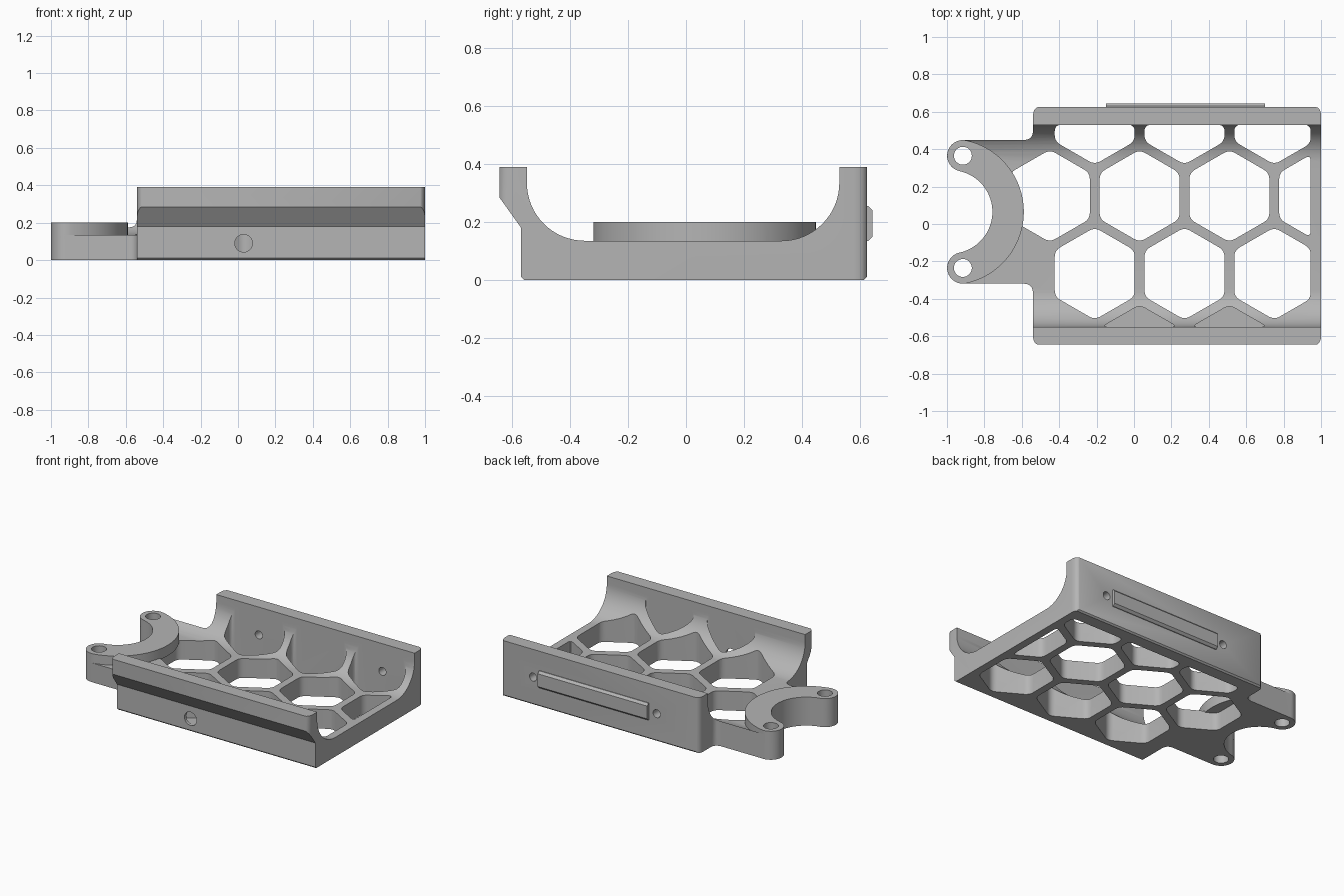
import bpy, bmesh
from math import sin, cos, radians, sqrt
from mathutils import Vector

if "Cube" in bpy.data.objects:
    bpy.data.objects.remove(bpy.data.objects["Cube"])

grey = bpy.data.materials.new("plain grey")
grey.use_nodes = True
grey.diffuse_color = (0.46, 0.46, 0.46, 1)
grey.node_tree.nodes["Principled BSDF"].inputs["Base Color"].default_value = grey.diffuse_color

# Placement of a 2D outline (a, b) extruded along h
PLAN = lambda a, b, h: (a, b, h)
ALONG_X = lambda a, b, h: (h, a, b)
ALONG_Y = lambda a, b, h: (a, h, b)


def prism(name, outline, low, high, place=PLAN):
    bm = bmesh.new()
    rings = [[bm.verts.new(place(a, b, h)) for a, b in outline] for h in (low, high)]
    for ring in rings:
        bm.faces.new(ring)
    n = len(outline)
    for i in range(n):
        j = (i + 1) % n
        bm.faces.new((rings[0][i], rings[0][j], rings[1][j], rings[1][i]))
    bmesh.ops.recalc_face_normals(bm, faces=bm.faces)
    mesh = bpy.data.meshes.new(name)
    bm.to_mesh(mesh)
    bm.free()
    mesh.materials.append(grey)
    obj = bpy.data.objects.new(name, mesh)
    bpy.context.collection.objects.link(obj)
    return obj


def arc(cx, cy, r, start, end, steps=16):
    angles = [radians(start + (end - start) * i / steps) for i in range(steps + 1)]
    return [(cx + r * cos(t), cy + r * sin(t)) for t in angles]


def circle(cx, cy, r):
    return arc(cx, cy, r, 0, 360, 32)[:-1]


def rounded(points, size, steps=5):
    """Round every corner of a polygon."""
    out = []
    for i, p in enumerate(points):
        p, before, after = Vector(p), Vector(points[i - 1]), Vector(points[(i + 1) % len(points)])
        d = min(size, (before - p).length * 0.45, (after - p).length * 0.45)
        a, b = p + (before - p).normalized() * d, p + (after - p).normalized() * d
        for k in range(steps + 1):
            t = k / steps
            out.append(tuple(a * (1 - t) ** 2 + p * 2 * t * (1 - t) + b * t ** 2))
    return out


def clip(points, axis, limit, sign):
    """Keep the part of a polygon where sign * coordinate <= sign * limit."""
    out = []
    for i, q in enumerate(points):
        p = points[i - 1]
        dp, dq = sign * (p[axis] - limit), sign * (q[axis] - limit)
        if dp * dq < 0:
            out.append(tuple(Vector(p).lerp(Vector(q), dp / (dp - dq))))
        if dq <= 0:
            out.append(q)
    return out


def combine(target, tool, operation):
    mod = target.modifiers.new("cut", 'BOOLEAN')
    mod.operation, mod.object, mod.solver = operation, tool, 'EXACT'
    bpy.context.view_layer.objects.active = target
    bpy.ops.object.modifier_apply(modifier=mod.name)
    bpy.data.objects.remove(tool)


# Cradle cross-section: floor, curved inner corners and side walls
section = [(-0.56, 0), (0.615, 0), (0.625, 0.01), (0.625, 0.39), (0.53, 0.39)]
section += arc(0.33, 0.335, 0.2, 0, -90)
section += arc(-0.35, 0.335, 0.2, -90, -180)
section += [(-0.55, 0.39), (-0.645, 0.39), (-0.645, 0.285), (-0.57, 0.18), (-0.57, 0.01)]
cradle = prism("cradle", section, -1.1, 1, ALONG_X)

# Plan outline: cradle rectangle plus the clamp arm with its two round tips
MID, RING_X, BOLT_X, BOLT_Y, TIP = 0.065, -0.98, -0.915, 0.30, 0.084
SWING = 77.8
MIDDLE_R = sqrt((BOLT_X - RING_X) ** 2 + BOLT_Y ** 2)
TOP, BOTTOM, LEFT = MID + BOLT_Y, MID - BOLT_Y, -0.54
inner_arc = arc(RING_X, MID, MIDDLE_R - TIP, SWING, -SWING, 40)[1:-1]
plan = rounded([(BOLT_X + 0.1, BOTTOM - TIP), (LEFT, BOTTOM - TIP), (LEFT, -0.65), (1, -0.65),
                (1, 0.63), (LEFT, 0.63), (LEFT, TOP + TIP), (BOLT_X + 0.1, TOP + TIP)], 0.05)
plan = plan[6:-6]
plan += arc(BOLT_X, TOP, TIP, 90, 180 + SWING) + inner_arc
plan += arc(BOLT_X, BOTTOM, TIP, 180 - SWING, 270)
combine(cradle, prism("plan_tool", plan, -0.1, 0.6), 'INTERSECT')

# Honeycomb openings: (centre y, first x, count, cutter bottom)
PITCH, HEX_R = 0.48, 0.247
rows = [(0.565, -0.21, 3, -0.1), (0.15, -0.45, 4, -0.1),
        (-0.265, -0.21, 3, -0.1), (-0.68, 0.03, 2, 0.04)]
for y, first, count, bottom in rows:
    for i in range(count):
        cell = arc(first + i * PITCH, y, HEX_R, 30, 390, 6)[:-1]
        cell = clip(clip(clip(cell, 1, 0.53, 1), 1, -0.55, -1), 0, 0.945, 1)
        combine(cradle, prism("cell_tool", rounded(cell, 0.035), bottom, 0.6), 'DIFFERENCE')

# Raised crescent on the arm
crescent = arc(RING_X, MID, MIDDLE_R + TIP, -SWING, SWING, 48)[:-1]
crescent += arc(BOLT_X, TOP, TIP, SWING, 180 + SWING) + inner_arc
crescent += arc(BOLT_X, BOTTOM, TIP, 180 - SWING, 360 - SWING)[:-1]
combine(cradle, prism("crescent", crescent, 0.125, 0.2), 'UNION')

# Bolt holes in the arm tips, screw holes in the back wall, hole in the front
for y in (TOP, BOTTOM):
    combine(cradle, prism("bolt_tool", circle(BOLT_X, y, 0.048), -0.1, 0.3), 'DIFFERENCE')
for x in (-0.21, 0.75):
    combine(cradle, prism("screw_tool", circle(x, 0.195, 0.028), 0.5, 0.7, ALONG_Y), 'DIFFERENCE')
combine(cradle, prism("front_tool", circle(0.03, 0.09, 0.047), -0.7, -0.5, ALONG_Y), 'DIFFERENCE')

# Chamfered bar on the back wall
bar_section = [(0.615, 0.135), (0.63, 0.135), (0.645, 0.15), (0.645, 0.24), (0.63, 0.255), (0.615, 0.255)]
prism("back_bar", bar_section, -0.15, 0.70, ALONG_X)

# Smooth curved walls, keep edges sharp
bpy.ops.object.select_all(action='DESELECT')
cradle.select_set(True)
bpy.context.view_layer.objects.active = cradle
bpy.ops.object.shade_smooth_by_angle(angle=radians(30))
